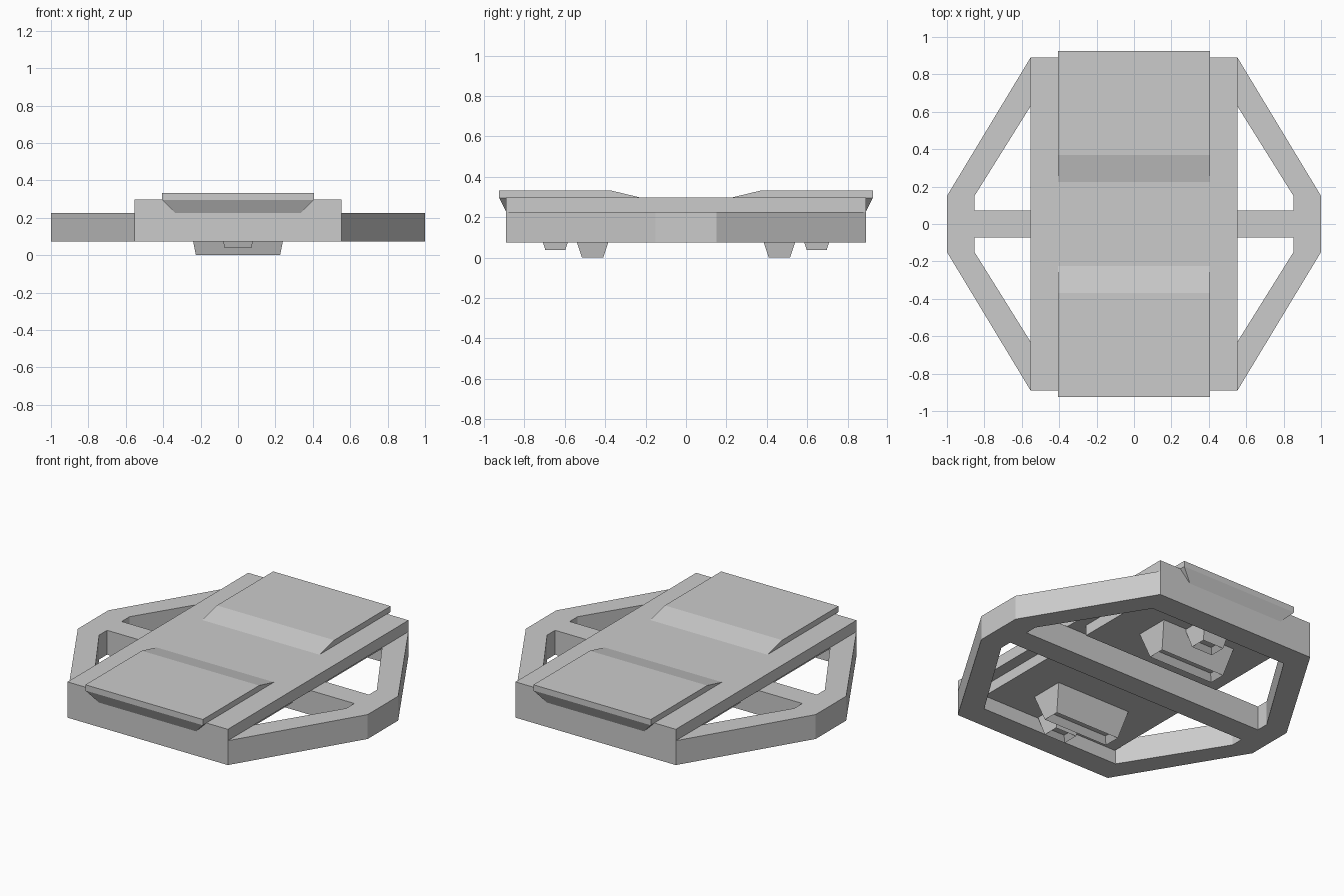
import bpy, bmesh

if "Cube" in bpy.data.objects:
    bpy.data.objects.remove(bpy.data.objects["Cube"])

Z0, Z1, Z2, Z3 = 0.074, 0.226, 0.297, 0.332   # frame bottom, deck bottom, deck top, pad top
ZP = 0.16                                     # underside of the lower panels


def finish(name, bm):
    bmesh.ops.recalc_face_normals(bm, faces=bm.faces)
    mesh = bpy.data.meshes.new(name)
    bm.to_mesh(mesh)
    bm.free()
    obj = bpy.data.objects.new(name, mesh)
    bpy.context.collection.objects.link(obj)
    return obj


def loft(name, low, high, z_low, z_high, slot=None):
    """Join two rectangles (x0, x1, y0, y1); slot = (inset, depth) cut in the underside."""
    bm = bmesh.new()
    rings = []
    for (x0, x1, y0, y1), z in ((low, z_low), (high, z_high)):
        rings.append([bm.verts.new((x, y, z)) for x, y in
                      ((x0, y0), (x1, y0), (x1, y1), (x0, y1))])
    a, b = rings
    under = bm.faces.new(a[::-1])
    bm.faces.new(b)
    for i in range(4):
        j = (i + 1) % 4
        bm.faces.new((a[i], a[j], b[j], b[i]))
    bmesh.ops.recalc_face_normals(bm, faces=bm.faces)
    if slot:
        bmesh.ops.inset_region(bm, faces=[under], thickness=slot[0], use_even_offset=True)
        bmesh.ops.translate(bm, verts=under.verts, vec=(0, 0, slot[1]))
    return finish(name, bm)


def box(name, x, y, z0, z1):
    return loft(name, (-x, x, -y, y), (-x, x, -y, y), z0, z1)


def octagon(a, b):
    """Octagon outline from its two corners in the first quadrant."""
    q = [a, b]
    return (q + [(-x, y) for x, y in q[::-1]] + [(-x, -y) for x, y in q]
            + [(x, -y) for x, y in q[::-1]])


# Eight-sided outer frame
bm = bmesh.new()
outer = octagon((1.0, 0.15), (0.553, 0.89))
inner = octagon((0.853, 0.15), (0.484, 0.74))
loops = [[bm.verts.new((x, y, z)) for x, y in pts]
         for pts, z in ((outer, Z0), (outer, Z1), (inner, Z1), (inner, Z0))]
for k in range(4):
    p, q = loops[k], loops[(k + 1) % 4]
    for i in range(8):
        j = (i + 1) % 8
        bm.faces.new((p[i], p[j], q[j], q[i]))
finish("outer_frame", bm)

# Cross bar through the frame and the flat deck above it
box("cross_bar", 0.86, 0.072, Z0, Z1)
box("deck", 0.553, 0.89, Z1, Z2)

for s, end in ((-1, "front"), (1, "back")):
    def rect(x, near, far):
        return (-x, x, min(s * near, s * far), max(s * near, s * far))

    # Raised pad with a sloping inner edge
    bm = bmesh.new()
    profile = ((0.22, 0.296), (0.37, Z3), (0.925, Z3), (0.925, 0.296))
    left, right = ([bm.verts.new((x, s * y, z)) for y, z in profile] for x in (-0.405, 0.405))
    bm.faces.new(left)
    bm.faces.new(right)
    for i in range(4):
        j = (i + 1) % 4
        bm.faces.new((left[i], left[j], right[j], right[i]))
    finish(end + "_pad", bm)

    # Wedge carrying the pad overhang
    loft(end + "_overhang", rect(0.335, 0.78, 0.89), rect(0.405, 0.78, 0.925), Z1, 0.296)

    # Lower panel under the deck
    panel = rect(0.48, 0.15, 0.745)
    loft(end + "_lower_panel", panel, panel, ZP, Z1)

    # Large and small tapered feet, slotted underneath
    loft(end + "_large_foot", rect(0.225, 0.41, 0.515), rect(0.257, 0.356, 0.569),
         0, ZP, slot=(0.025, 0.04))
    loft(end + "_small_foot", rect(0.073, 0.597, 0.697), rect(0.092, 0.56, 0.734),
         0.039, ZP, slot=(0.025, 0.03))
